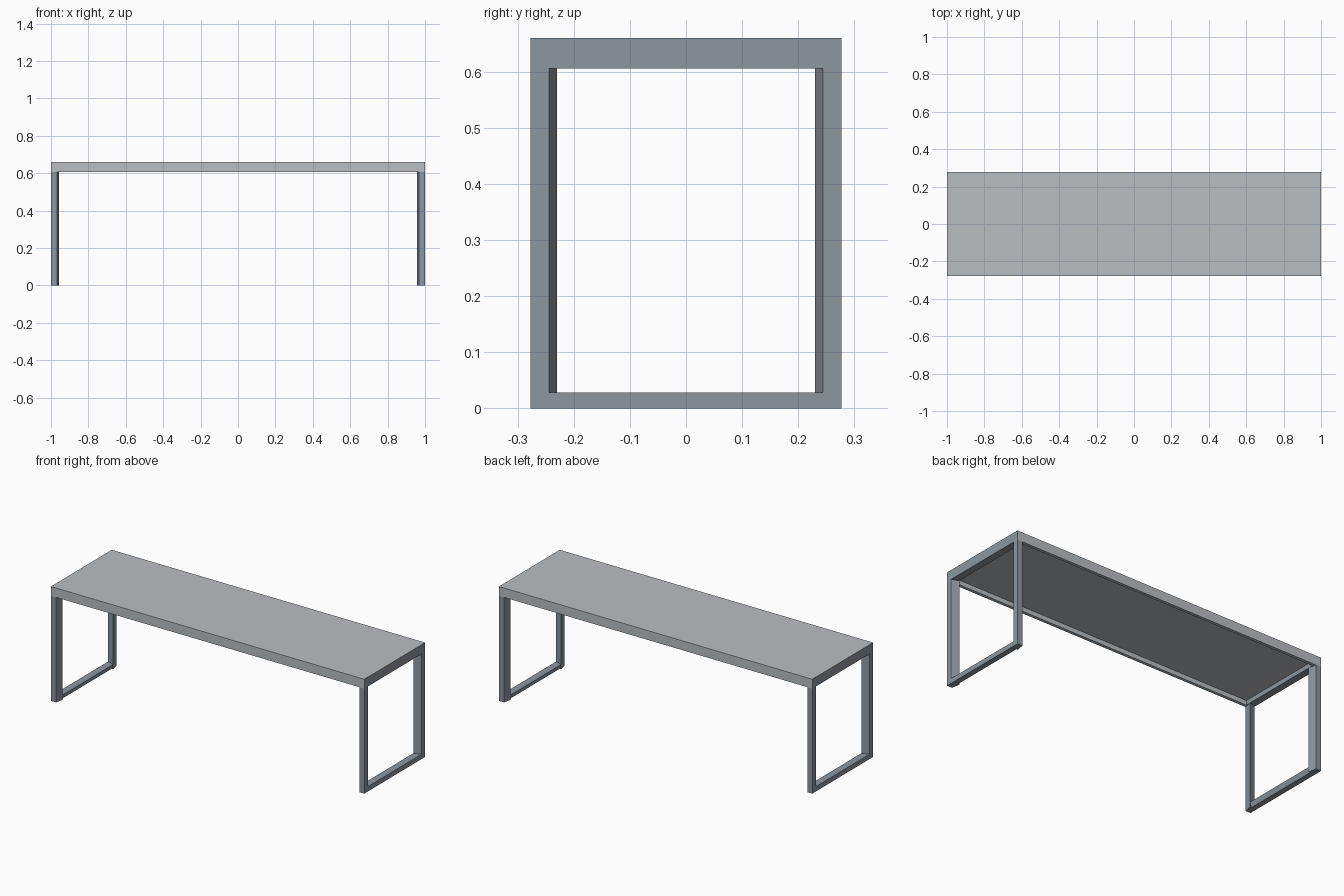
import bpy, bmesh

if "Cube" in bpy.data.objects:
    bpy.data.objects.remove(bpy.data.objects["Cube"])

L, W, H = 1.0, 0.277, 0.66      # half length, half width, height
UNDER = 0.606                   # underside of the top's rim
FOOT = 0.028                    # foot bar height
IN_X, OUT_X = 0.958, 0.968      # inner face of the leg frames, it leans slightly


def material(name, rgb):
    mat = bpy.data.materials.new(name)
    mat.diffuse_color = (*rgb, 1)
    mat.use_nodes = True
    mat.node_tree.nodes["Principled BSDF"].inputs["Base Color"].default_value = mat.diffuse_color
    return mat


light = material("light_grey", (0.49, 0.52, 0.54))
slate = material("slate_grey", (0.27, 0.31, 0.35))


def finish(name, bm, mats, mirror=(False, False)):
    bmesh.ops.recalc_face_normals(bm, faces=bm.faces)
    me = bpy.data.meshes.new(name)
    for m in mats:
        me.materials.append(m)
    bm.to_mesh(me)
    bm.free()
    ob = bpy.data.objects.new(name, me)
    bpy.context.collection.objects.link(ob)
    if any(mirror):
        mod = ob.modifiers.new("mirror", 'MIRROR')
        mod.use_axis = (mirror[0], mirror[1], False)
        mod.use_mirror_merge = False
    return ob


def prism(section, z0, z1):
    """Extrude a flat outline in xy from z0 up to z1."""
    bm = bmesh.new()
    face = bm.faces.new([bm.verts.new((x, y, z0)) for x, y in section])
    new = bmesh.ops.extrude_face_region(bm, geom=[face])["geom"]
    verts = [v for v in new if isinstance(v, bmesh.types.BMVert)]
    bmesh.ops.translate(bm, verts=verts, vec=(0, 0, z1 - z0))
    if not any(f.calc_center_median().z < z0 + 1e-5 for f in bm.faces):
        bm.faces.new([v for v in bm.verts if v not in verts])
    bmesh.ops.recalc_face_normals(bm, faces=bm.faces)
    return bm


# Table top: slab with a shallow recess underneath, leaving a rim
bm = prism([(-L, -W), (L, -W), (L, W), (-L, W)], UNDER, H)
bottom = min(bm.faces, key=lambda f: f.calc_center_median().z)
bmesh.ops.inset_region(bm, faces=[bottom], thickness=0.025)
for v in bottom.verts:
    v.co.x = IN_X if v.co.x > 0 else -IN_X
panel = bmesh.ops.extrude_discrete_faces(bm, faces=[bottom])["faces"][0]
for v in panel.verts:
    v.co.z = UNDER + 0.026
# Short ends of the top match the legs
for f in bm.faces:
    if abs(f.calc_center_median().x) > 0.9:
        f.material_index = 1
finish("table_top", bm, [light, slate])

# Leg posts: slanted faces towards the opening, wider on the inner side
post = [(L, W), (L, 0.244), (IN_X, 0.23), (OUT_X, W)]
finish("leg_posts", prism(post, 0, UNDER), [slate], (True, True))

# Foot bars between each pair of posts
foot = [(OUT_X, -0.2333), (L, -0.244), (L, 0.244), (OUT_X, 0.2333)]
bm = prism(foot, 0, FOOT)
for v in bm.verts:
    if v.co.z > 0.01 and v.co.x < 0.99:
        v.co.x, v.co.y = IN_X, 0.23 if v.co.y > 0 else -0.23
finish("foot_bars", bm, [slate], (True, False))
